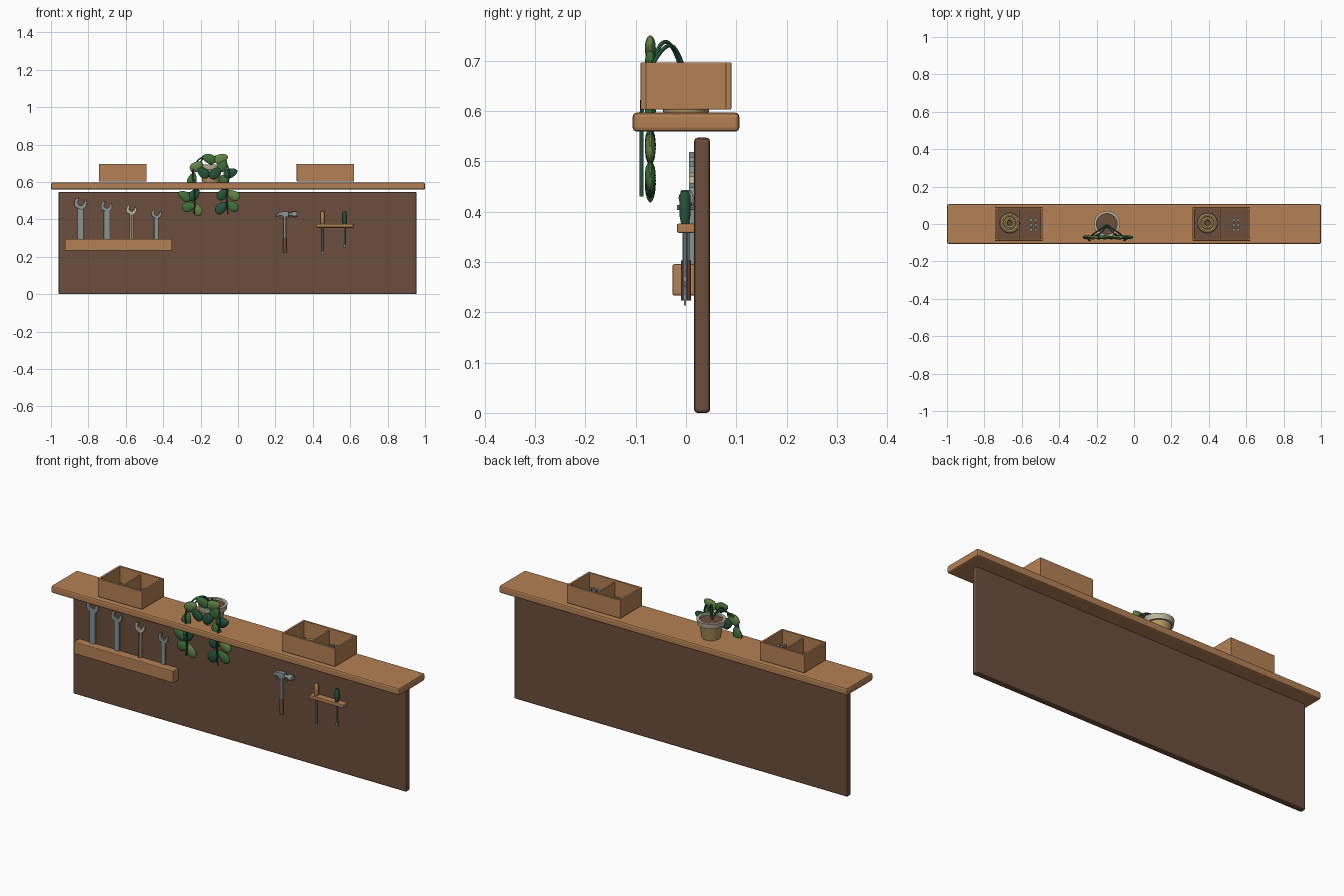
import bpy, bmesh
from math import sin, cos, pi, radians
from mathutils import Matrix

if "Cube" in bpy.data.objects:
    bpy.data.objects.remove(bpy.data.objects["Cube"])


def colour(name, r, g, b):
    m = bpy.data.materials.new(name)
    m.use_nodes = True
    m.diffuse_color = (r, g, b, 1)
    m.node_tree.nodes["Principled BSDF"].inputs["Base Color"].default_value = (r, g, b, 1)
    return m


TAN = colour("tan wood", .46, .22, .09)
BROWN = colour("dark brown", .148, .076, .046)
GOLD = colour("straw gold", .45, .30, .12)
IVORY = colour("ivory", .50, .45, .33)
STEEL = colour("steel", .25, .29, .29)
DARK = colour("dark green", .02, .085, .045)
MID = colour("leaf green", .05, .16, .042)
OLIVE = colour("olive green", .13, .23, .065)


def finish(bm, name, mat, bevel=0, smooth=False):
    bmesh.ops.recalc_face_normals(bm, faces=bm.faces)
    me = bpy.data.meshes.new(name)
    bm.to_mesh(me)
    bm.free()
    ob = bpy.data.objects.new(name, me)
    bpy.context.collection.objects.link(ob)
    me.materials.append(mat)
    if bevel:
        mod = ob.modifiers.new("bevel", "BEVEL")
        mod.width, mod.segments = bevel, 2
    if smooth:
        bpy.ops.object.select_all(action="DESELECT")
        ob.select_set(True)
        bpy.context.view_layer.objects.active = ob
        bpy.ops.object.shade_smooth_by_angle(angle=radians(40))
    return ob


def box(name, mat, x0, x1, y0, y1, z0, z1, bevel=0):
    bm = bmesh.new()
    centre = Matrix.Translation(((x0 + x1) / 2, (y0 + y1) / 2, (z0 + z1) / 2))
    bmesh.ops.create_cube(bm, size=1, matrix=centre @ Matrix.Diagonal((x1 - x0, y1 - y0, z1 - z0, 1)))
    return finish(bm, name, mat, bevel)


def lathe(name, mat, profile, loc, axis="Z", steps=24, closed=False):
    """Turn a (radius, height) profile about an axis."""
    bm = bmesh.new()
    vs = [bm.verts.new((r, 0, h)) for r, h in profile]
    es = [bm.edges.new(p) for p in zip(vs, vs[1:])]
    if closed:
        es.append(bm.edges.new((vs[-1], vs[0])))
    bmesh.ops.spin(bm, geom=vs + es, axis=(0, 0, 1), cent=(0, 0, 0), angle=2 * pi, steps=steps)
    bmesh.ops.remove_doubles(bm, verts=bm.verts, dist=1e-5)
    turn = {"Z": Matrix(), "X": Matrix.Rotation(pi / 2, 4, "Y"), "Y": Matrix.Rotation(pi / 2, 4, "X")}[axis]
    bm.transform(Matrix.Translation(loc) @ turn)
    return finish(bm, name, mat, smooth=True)


def rod(name, mat, loc, r, h, axis="Z", steps=12):
    return lathe(name, mat, [(0, 0), (r, 0), (r, h), (0, h)], loc, axis, steps)


def plate(name, mat, points, y0, y1, bevel=0):
    """Extrude an x-z outline from y0 to y1."""
    bm = bmesh.new()
    face = bm.faces.new([bm.verts.new((x, y0, z)) for x, z in points])
    out = bmesh.ops.extrude_face_region(bm, geom=[face])["geom"]
    bmesh.ops.translate(bm, vec=(0, y1 - y0, 0), verts=[v for v in out if isinstance(v, bmesh.types.BMVert)])
    return finish(bm, name, mat, bevel)


def vine(name, points, r):
    cu = bpy.data.curves.new(name, "CURVE")
    cu.dimensions, cu.bevel_depth, cu.bevel_resolution, cu.use_fill_caps = "3D", r, 2, True
    sp = cu.splines.new("NURBS")
    sp.points.add(len(points) - 1)
    for p, co in zip(sp.points, points):
        p.co = (*co, 1)
    sp.use_endpoint_u, sp.order_u, sp.resolution_u = True, 3, 6
    ob = bpy.data.objects.new(name, cu)
    bpy.context.collection.objects.link(ob)
    cu.materials.append(DARK)
    bpy.ops.object.select_all(action="DESELECT")
    ob.select_set(True)
    bpy.context.view_layer.objects.active = ob
    bpy.ops.object.convert(target="MESH")


def leaf(mat, x, z, tilt, size=1.0):
    bm = bmesh.new()
    bmesh.ops.create_uvsphere(bm, u_segments=14, v_segments=8, radius=1)
    for v in bm.verts:  # narrow the tip
        v.co.x *= 1 - .25 * v.co.z
    bm.transform(Matrix.Translation((x, -.071, z)) @ Matrix.Rotation(radians(tilt), 4, "Y")
                 @ Matrix.Diagonal((.026 * size, .011, .039 * size, 1)))
    finish(bm, "leaf", mat, smooth=True)


# Back panel and shelf
box("back_panel", BROWN, -.96, .955, .016, .048, 0, .547, .007)
box("shelf", TAN, -1, 1, -.106, .106, .559, .597, .008)


# Divided trays with a cord coil and upright bolts
def tray(x0, x1):
    t, z0, z1, mid = .011, .603, .697, (x0 + x1) / 2
    box("tray_floor", BROWN, x0 + t, x1 - t, -.08, .08, z0, z0 + .01)
    for y in (-.09, .079):
        box("tray_long_wall", TAN, x0, x1, y, y + t, z0, z1, .002)
    for x in (x0, x1 - t):
        box("tray_end_wall", TAN, x, x + t, -.08, .08, z0, z1, .002)
    box("tray_divider", TAN, mid - .004, mid + .004, -.08, .08, z0, z1 - .012)
    cx, r = x0 + .079, .011
    for major in (.043, .024):
        ring = [(major + r * cos(a * pi / 4), r * sin(a * pi / 4)) for a in range(8)]
        lathe("cord_coil", GOLD, ring, (cx, .005, z0 + .02), closed=True)
    for i in (-1, 1):
        for j in (-1, 0, 1):
            x, y = mid + .078 + i * .012, -.005 + j * .026
            rod("bolt_shank", STEEL, (x, y, z0 + .01), .004, .035, steps=8)
            rod("bolt_head", STEEL, (x, y, z0 + .042), .009, .008, steps=6)


tray(-.743, -.488)
tray(.314, .621)

# Plant pot
PX = -.145
lathe("pot", GOLD, [(0, 0), (.045, 0), (.058, .075), (0, .075)], (PX, 0, .597))
lathe("pot_rim", IVORY, [(.054, .07), (.066, .07), (.07, .097), (.056, .097)], (PX, 0, .597), closed=True)
lathe("soil", BROWN, [(0, .088), (.057, .088)], (PX, 0, .597))

# Trailing stems, mirrored about the pot
for s in (-1, 1):
    vine("long_stem", [(PX, -.005, .685), (PX + s * .02, -.02, .735), (PX + s * .07, -.05, .725),
                       (PX + s * .105, -.088, .65), (PX + s * .08, -.088, .55), (PX + s * .09, -.088, .43)], .004)
    vine("short_stem", [(PX, -.01, .685), (PX + s * .015, -.03, .75), (PX + s * .05, -.065, .72),
                        (PX + s * .1, -.07, .64)], .004)

# Leaves: colour, x, z, tilt
for args in [(MID, -.155, .725, -70), (OLIVE, -.09, .725, 70), (OLIVE, -.222, .683, 60),
             (DARK, -.188, .652, -50), (DARK, -.04, .648, 70), (MID, -.082, .69, 20),
             (MID, -.245, .612, 15), (DARK, -.12, .648, 50), (MID, -.075, .6, -20),
             (DARK, -.235, .532, 40), (MID, -.285, .525, -60), (OLIVE, -.025, .53, -60),
             (DARK, -.08, .535, 50), (MID, -.262, .468, 75), (OLIVE, -.222, .455, -35),
             (MID, -.032, .472, -55), (DARK, -.09, .462, 40)]:
    leaf(*args)


# Open-ended wrenches standing in a block
def wrench(x, top, r, w, mat):
    tilt, cz, gap = radians(18), top - r, radians(32)
    a0, a1 = -pi / 2 + .55, pi / 2 - gap
    arc = [a0 + (a1 - a0) * i / 7 for i in range(8)]
    right = [(r * cos(a), r * sin(a)) for a in arc] + [(r * .42, -.1 * r), (r * .2, -.3 * r)]
    head = right + [(-px, pz) for px, pz in reversed(right)]
    head = [(x + px * cos(tilt) + pz * sin(tilt), cz - px * sin(tilt) + pz * cos(tilt)) for px, pz in head]
    plate("wrench_head", mat, head, .006, .016, .001)
    box("wrench_shaft", mat, x - w / 2, x + w / 2, .007, .016, .25, cz - .55 * r, .001)


wrench(-.842, .52, .034, .034, STEEL)
wrench(-.703, .502, .031, .03, STEEL)
wrench(-.570, .48, .028, .022, IVORY)
wrench(-.436, .458, .027, .024, STEEL)
box("wrench_inlay", BROWN, -.576, -.564, .004, .009, .29, .425)
box("wrench_block", TAN, -.925, -.353, -.027, .018, .233, .296, .004)

# Hammer on two pegs
HX = .25
rod("hammer_neck", STEEL, (HX, 0, .30), .007, .125)
rod("hammer_grip", BROWN, (HX, 0, .223), .010, .08)
box("hammer_collar", STEEL, HX - .016, HX + .022, -.011, .011, .412, .443, .003)
rod("hammer_poll", STEEL, (HX + .02, 0, .427), .009, .025, "X")
rod("hammer_face", STEEL, (HX + .042, 0, .427), .015, .024, "X")
plate("hammer_claw", STEEL, [(.24, .442), (.215, .437), (.197, .408), (.222, .422), (.24, .42)], -.011, .011, .002)
for dx in (-.025, .03):
    rod("hammer_peg", STEEL, (HX + dx, .018, .408), .005, .036, "Y", 8)

# Screwdrivers in a small rack
box("screwdriver_rack", TAN, .42, .617, -.018, .018, .358, .376, .003)
for x, mat, tip in ((.452, TAN, .213), (.57, DARK, .25)):
    lathe("screwdriver_handle", mat, [(0, .375), (.008, .375), (.011, .39), (.011, .432), (.007, .441), (0, .441)],
          (x, -.002, 0), steps=10)
    rod("screwdriver_shaft", STEEL, (x, -.002, tip + .012), .0045, .37 - tip, steps=8)
    box("screwdriver_tip", STEEL, x - .006, x + .006, -.004, 0, tip, tip + .02)
